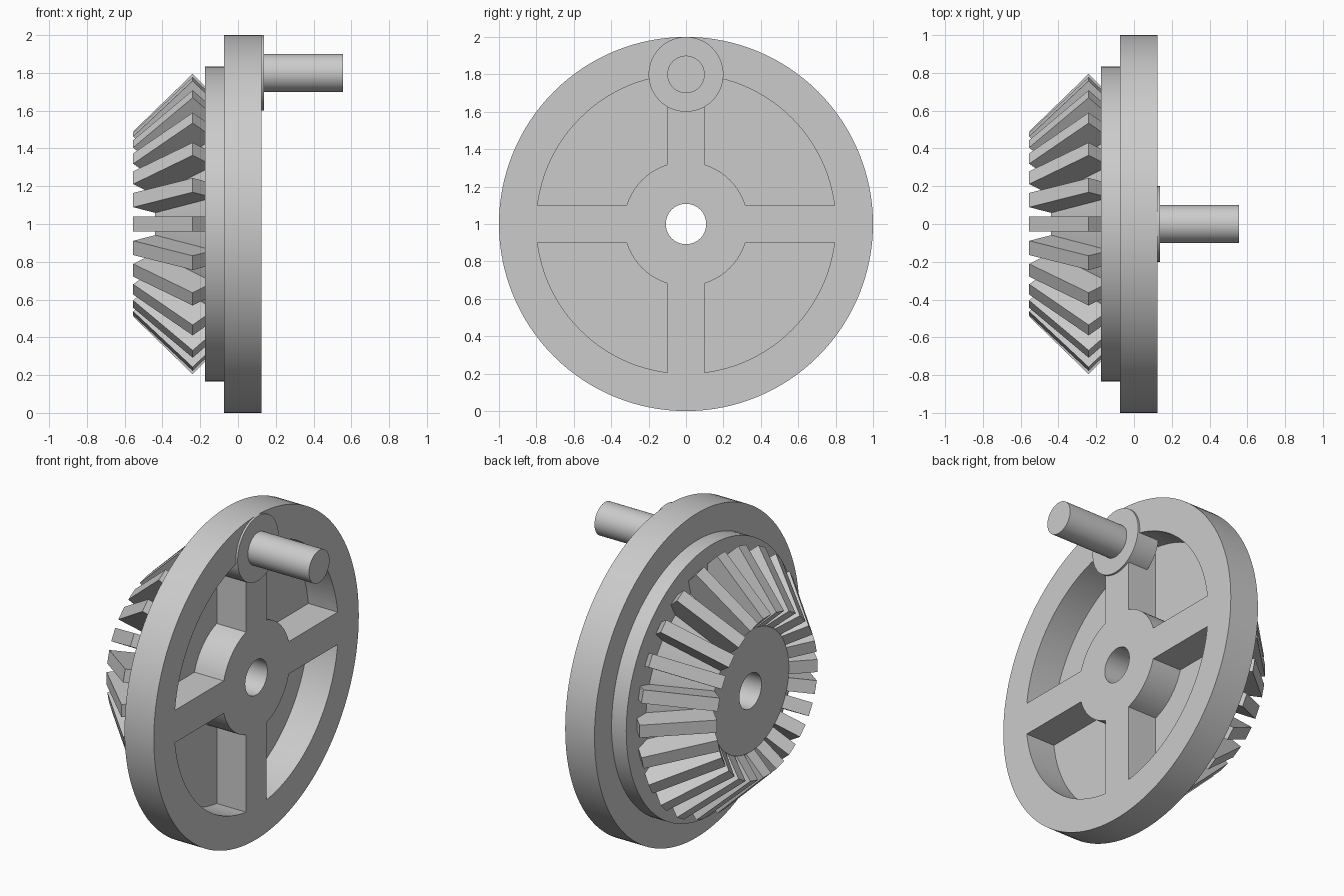
import bpy, bmesh
from math import sin, cos, asin, pi, radians
from mathutils import Matrix, Vector

cube = bpy.data.objects.get("Cube")
if cube:
    bpy.data.objects.remove(cube, do_unlink=True)

AXIS_Z = 1.0          # height of the wheel axis
BACK, FACE = -0.075, 0.125
TEETH = 24

grey = bpy.data.materials.new("light grey")
grey.use_nodes = True
colour = (0.6, 0.6, 0.6, 1)
grey.diffuse_color = colour
grey.node_tree.nodes["Principled BSDF"].inputs["Base Color"].default_value = colour


def finish(name, bm):
    """Turn a bmesh into a named object in the shared grey."""
    bmesh.ops.recalc_face_normals(bm, faces=bm.faces)
    mesh = bpy.data.meshes.new(name)
    bm.to_mesh(mesh)
    bm.free()
    mesh.materials.append(grey)
    obj = bpy.data.objects.new(name, mesh)
    bpy.context.collection.objects.link(obj)
    return obj


def activate(obj):
    bpy.ops.object.select_all(action='DESELECT')
    obj.select_set(True)
    bpy.context.view_layer.objects.active = obj


def smooth(obj):
    activate(obj)
    bpy.ops.object.shade_smooth_by_angle(angle=radians(30))


def revolve(name, profile, z, steps):
    """Spin a closed (x, radius) profile around a line along x at height z."""
    bm = bmesh.new()
    ring = [bm.verts.new((x, 0, z + r)) for x, r in profile]
    edges = [bm.edges.new((a, b)) for a, b in zip(ring, ring[1:] + ring[:1])]
    bmesh.ops.spin(bm, geom=ring + edges, cent=(0, 0, z), axis=(1, 0, 0),
                   angle=2 * pi, steps=steps, use_merge=True)
    bmesh.ops.remove_doubles(bm, verts=bm.verts, dist=1e-5)
    return finish(name, bm)


def rod(name, x0, x1, radius, z, steps):
    bm = bmesh.new()
    place = Matrix.Translation(((x0 + x1) / 2, 0, z)) @ Matrix.Rotation(pi / 2, 4, 'Y')
    bmesh.ops.create_cone(bm, cap_ends=True, segments=steps, radius1=radius,
                          radius2=radius, depth=x1 - x0, matrix=place)
    obj = finish(name, bm)
    smooth(obj)
    return obj


def prism(bm, outline, offset):
    face = bm.faces.new([bm.verts.new(p) for p in outline])
    new = bmesh.ops.extrude_face_region(bm, geom=[face])["geom"]
    bmesh.ops.translate(bm, vec=offset,
                        verts=[g for g in new if isinstance(g, bmesh.types.BMVert)])


def arc(radius, half_width, steps):
    """Quarter arc (y, z) kept half_width away from both spoke centre lines."""
    start = asin(half_width / radius)
    end = pi / 2 - start
    angles = [start + (end - start) * i / steps for i in range(steps + 1)]
    return [(radius * cos(a), radius * sin(a)) for a in angles]


# Wheel disc, flange, gear cone and bore in one turned body
wheel = revolve("wheel_body", [
    (FACE, 0.108), (FACE, 1.0), (BACK, 1.0), (BACK, 0.833),
    (-0.175, 0.833), (-0.175, 0.64), (-0.44, 0.375), (-0.44, 0.108)],
    AXIS_Z, 128)

# Four pockets leave the spokes, hub and rim
bm = bmesh.new()
outline = arc(0.8, 0.1, 24) + arc(0.333, 0.1, 10)[::-1]
for quarter in range(4):
    turn = Matrix.Rotation(quarter * pi / 2, 3, 'X')
    points = [turn @ Vector((BACK, y, z)) + Vector((0, 0, AXIS_Z)) for y, z in outline]
    prism(bm, points, (0.3, 0, 0))
cutter = finish("pocket_cutter", bm)
cutter.hide_render = True
cut = wheel.modifiers.new("pockets", 'BOOLEAN')
cut.operation, cut.solver, cut.object = 'DIFFERENCE', 'EXACT', cutter
activate(wheel)
bpy.ops.object.modifier_apply(modifier=cut.name)
bpy.data.objects.remove(cutter, do_unlink=True)
smooth(wheel)

# Bevel gear teeth, sunk into the cone and flange
bm = bmesh.new()
tooth = [(-0.555, 0.49), (-0.24, 0.795), (-0.105, 0.66), (-0.42, 0.355)]
half = 0.039
for i in range(TEETH):
    turn = Matrix.Rotation(2 * pi * i / TEETH, 3, 'X')
    points = [turn @ Vector((x, -half, r)) + Vector((0, 0, AXIS_Z)) for x, r in tooth]
    prism(bm, points, turn @ Vector((0, 2 * half, 0)))
finish("gear_teeth", bm)

# Crank handle and its boss
rod("handle_boss", -0.0125, 0.1375, 0.2, AXIS_Z + 0.8, 64)
rod("crank_handle", 0.13, 0.555, 0.1, AXIS_Z + 0.8, 48)
